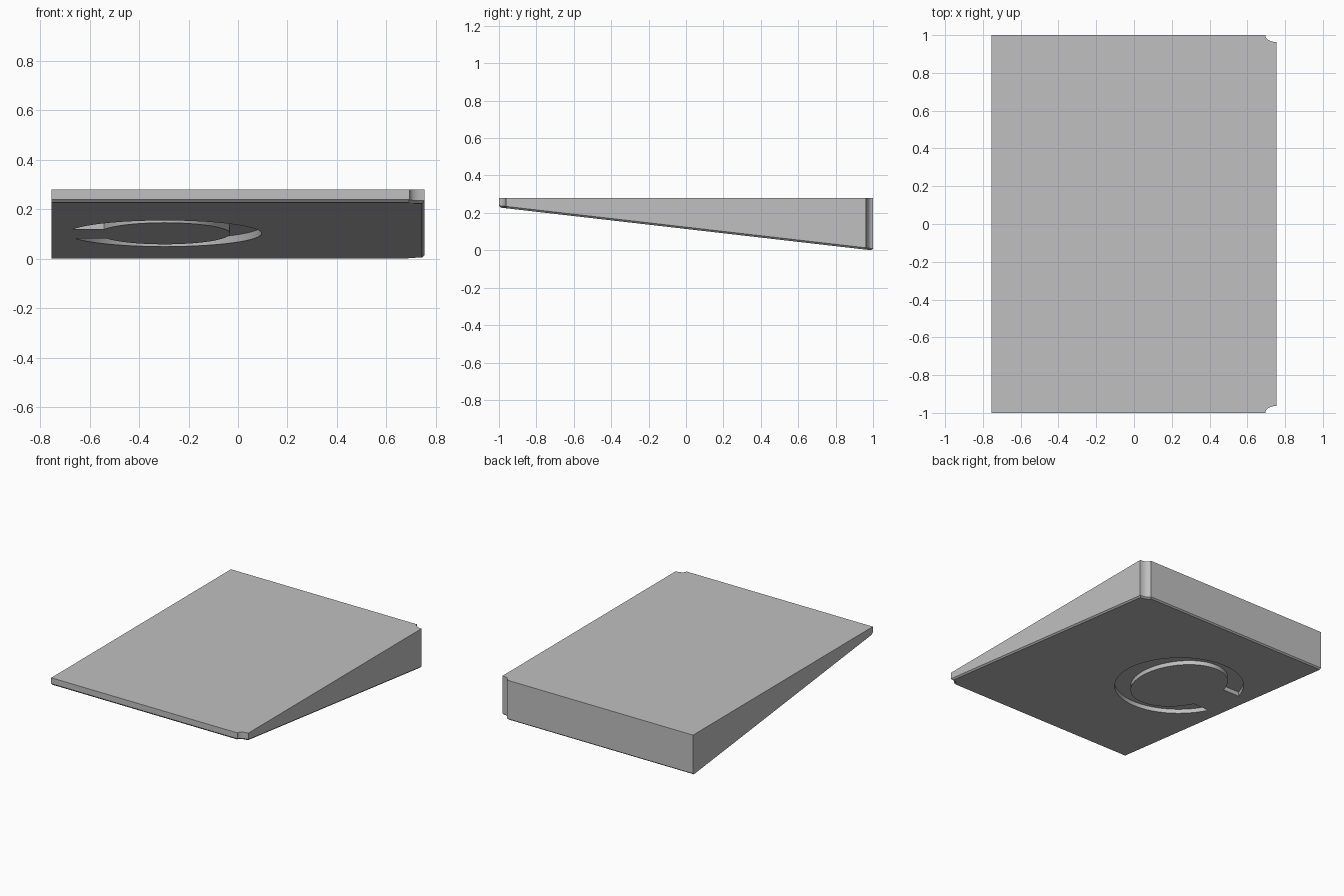
import bpy
import bmesh
from math import asin, cos, sin, pi

if "Cube" in bpy.data.objects:
    bpy.data.objects.remove(bpy.data.objects["Cube"], do_unlink=True)

HALF_X, HALF_Y, TOP = 0.755, 1.0, 0.28
CHAMFER, DEPTH = 0.01, 0.03


def underside(y):
    """Height of the sloping underside."""
    return 0.114 - 0.115 * y


def make_object(name, rings):
    """Skin a stack of matching closed rings and cap both ends."""
    bm = bmesh.new()
    loops = [[bm.verts.new(p) for p in ring] for ring in rings]
    n = len(loops[0])
    for low, high in zip(loops, loops[1:]):
        for i in range(n):
            j = (i + 1) % n
            bm.faces.new((low[i], low[j], high[j], high[i]))
    bm.faces.new(loops[0][::-1])
    bm.faces.new(loops[-1])
    bmesh.ops.recalc_face_normals(bm, faces=bm.faces)
    mesh = bpy.data.meshes.new(name)
    bm.to_mesh(mesh)
    bm.free()
    obj = bpy.data.objects.new(name, mesh)
    bpy.context.collection.objects.link(obj)
    return obj


# Wedge outline, with a concave scoop at both corners of the +x side
scoop = [(HALF_X - 0.06 * cos(a), HALF_Y - 0.037 * sin(a))
         for a in (i * pi / 16 for i in range(9))]
outline = [(-HALF_X, -HALF_Y)]
outline += [(x, -y) for x, y in scoop]
outline += scoop[::-1]
outline += [(-HALF_X, HALF_Y)]

# Bottom edge is chamfered on every side but -x
shrink_x = 1 - CHAMFER / (2 * HALF_X)
inset = [((x + HALF_X) * shrink_x - HALF_X, y * (1 - CHAMFER)) for x, y in outline]
wedge = make_object("wedge_body", [
    [(x, y, underside(y)) for x, y in inset],
    [(x, y, underside(y) + CHAMFER) for x, y in outline],
    [(x, y, TOP) for x, y in outline],
])


# Open ring recess in the underside, with its gap towards -x
def open_arc(rx, ry, steps=56):
    start = pi + asin(0.145 / ry)
    end = 3 * pi - asin(0.17 / ry)
    angles = [start + (end - start) * i / steps for i in range(steps + 1)]
    return [(-0.297 + rx * cos(a), 0.105 + ry * sin(a)) for a in angles]


band = open_arc(0.392, 0.46) + open_arc(0.265, 0.38)[::-1]
cutter = make_object("ring_recess_cutter", [
    [(x, y, underside(y) + h) for x, y in band] for h in (-0.1, DEPTH)
])
cutter.hide_render = True

recess = wedge.modifiers.new("ring_recess", "BOOLEAN")
recess.operation = "DIFFERENCE"
recess.solver = "EXACT"
recess.object = cutter
bpy.ops.object.select_all(action="DESELECT")
wedge.select_set(True)
bpy.context.view_layer.objects.active = wedge
bpy.ops.object.modifier_apply(modifier=recess.name)
bpy.data.objects.remove(cutter, do_unlink=True)

# Single grey finish
grey = bpy.data.materials.new("plain_grey")
grey.use_nodes = True
colour = (0.53, 0.53, 0.53, 1)
grey.diffuse_color = colour
grey.node_tree.nodes["Principled BSDF"].inputs["Base Color"].default_value = colour
wedge.data.materials.clear()
wedge.data.materials.append(grey)
bpy.ops.object.shade_smooth_by_angle(angle=pi / 6)
